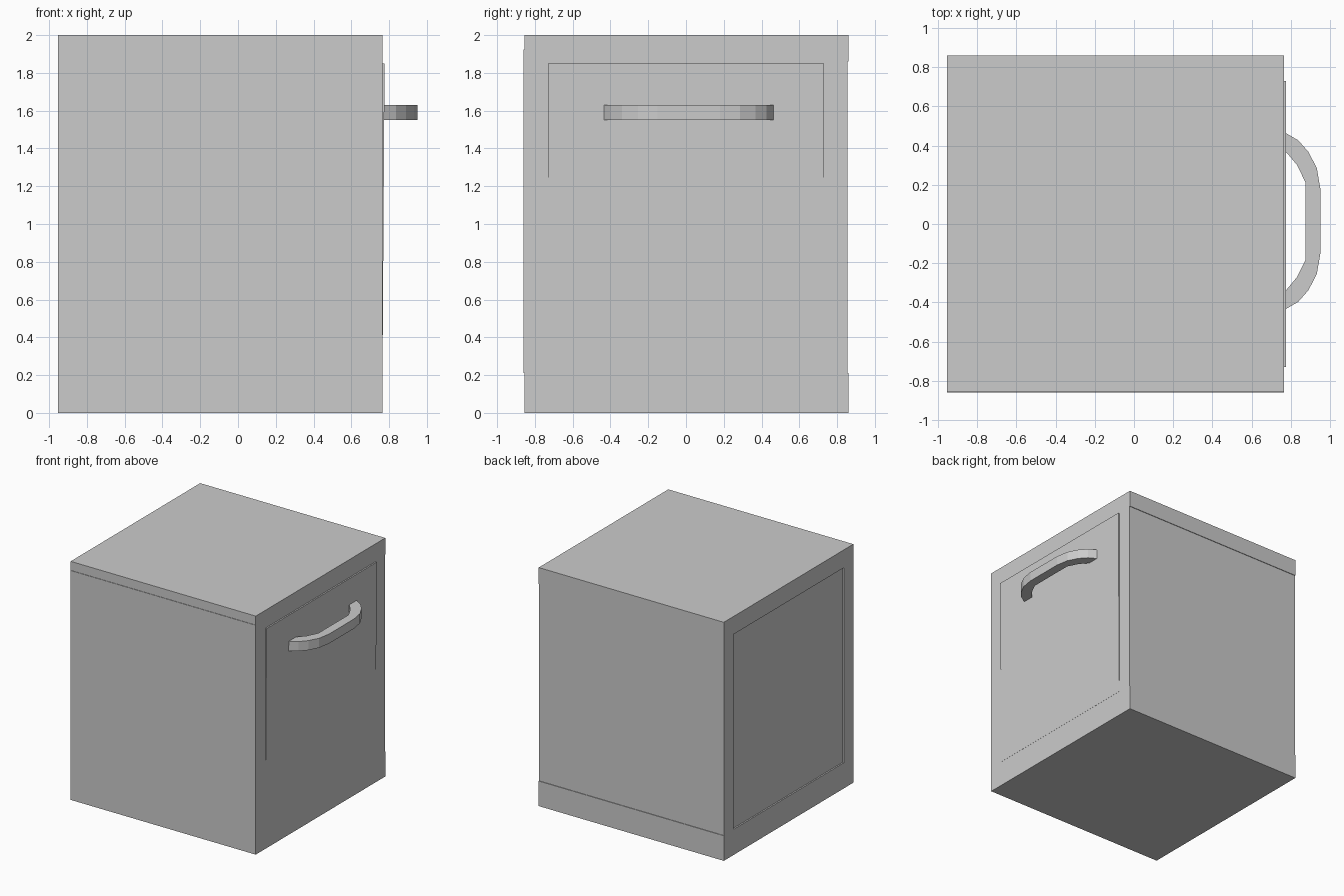
import bpy, bmesh

if "Cube" in bpy.data.objects:
    bpy.data.objects.remove(bpy.data.objects["Cube"])


def prism(name, profile, start, end, axis):
    """Extrude a closed 2D profile from start to end along axis (0=x, 1=y, 2=z)."""
    def place(p, d):
        co = list(p)
        co.insert(axis, d)
        return co
    bm = bmesh.new()
    low = [bm.verts.new(place(p, start)) for p in profile]
    high = [bm.verts.new(place(p, end)) for p in profile]
    bm.faces.new(low)
    bm.faces.new(high)
    n = len(profile)
    for i in range(n):
        j = (i + 1) % n
        bm.faces.new((low[i], low[j], high[j], high[i]))
    bmesh.ops.recalc_face_normals(bm, faces=bm.faces)
    mesh = bpy.data.meshes.new(name)
    bm.to_mesh(mesh)
    bm.free()
    obj = bpy.data.objects.new(name, mesh)
    bpy.context.collection.objects.link(obj)
    return obj


# Cabinet body: front band slightly raised, back band slightly recessed
body = prism("cabinet_body", [
    (-0.856, 0), (0.86, 0), (0.86, 0.21), (0.855, 0.21), (0.855, 1.86),
    (0.86, 1.86), (0.86, 2), (-0.856, 2), (-0.856, 1.925), (-0.86, 1.925),
    (-0.86, 0.21), (-0.856, 0.21)], -0.953, 0.764, 0)

# Shallow rectangular recess in the left side
recess = prism("recess_cutter", [(-0.73, 0.215), (0.73, 0.215),
                                 (0.73, 1.85), (-0.73, 1.85)], -1.1, -0.941, 0)
recess.hide_render = True
recess.hide_set(True)
cut = body.modifiers.new("recess", 'BOOLEAN')
cut.operation = 'DIFFERENCE'
cut.solver = 'EXACT'
cut.object = recess

# Door leaning out slightly at the top
prism("door_panel", [(0.75, 0.215), (0.765, 0.215), (0.776, 1.85), (0.75, 1.85)],
      -0.73, 0.73, 1)

# Faceted bow handle, mirrored about its own centre
centre = 0.015
outer = [(0.765, 0.454), (0.78, 0.445), (0.837, 0.412), (0.889, 0.353),
         (0.932, 0.27), (0.95, 0.165)]
inner = [(0.874, 0.198), (0.83, 0.287), (0.78, 0.347), (0.765, 0.36)]
half_out = [(x, y + centre) for x, y in outer]
half_in = [(x, y + centre) for x, y in inner]


def mirrored(points):
    return [(x, 2 * centre - y) for x, y in reversed(points)]


prism("door_handle", half_out + mirrored(half_out) + mirrored(half_in) + half_in,
      1.55, 1.63, 2)
